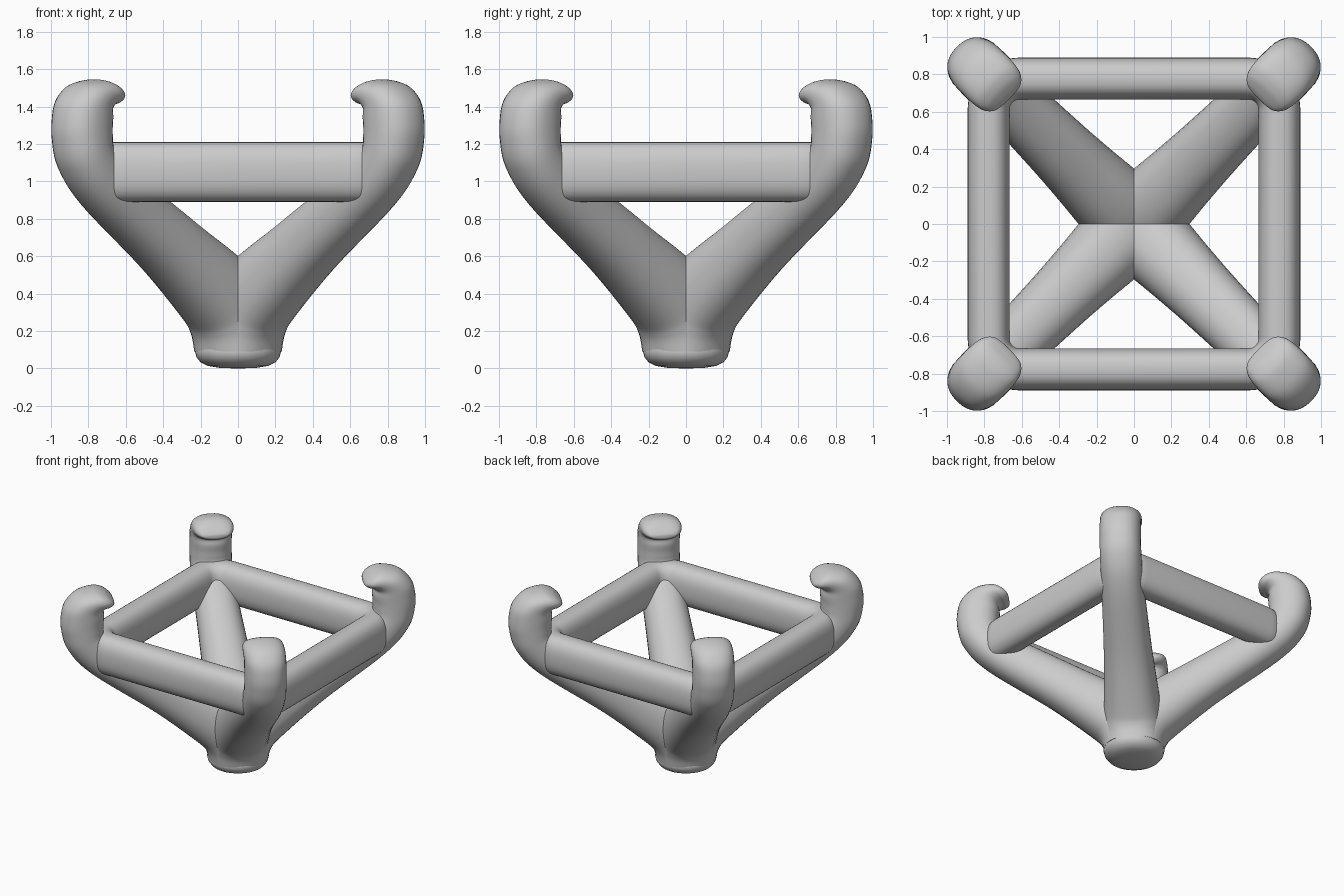
import bpy, math
from mathutils import Vector

if "Cube" in bpy.data.objects:
    bpy.data.objects.remove(bpy.data.objects["Cube"])


def skin(name, rings, loop=False):
    """Join rings of points into one smooth surface."""
    n = len(rings[0])
    verts = [p for ring in rings for p in ring]
    faces = []
    for i in range(len(rings) if loop else len(rings) - 1):
        a, b = i * n, (i + 1) % len(rings) * n
        faces += [(a + j, a + (j + 1) % n, b + (j + 1) % n, b + j) for j in range(n)]
    if not loop:
        faces += [tuple(range(n))[::-1], tuple(range(len(verts) - n, len(verts)))]
    me = bpy.data.meshes.new(name)
    me.from_pydata(verts, [], faces)
    ob = bpy.data.objects.new(name, me)
    bpy.context.collection.objects.link(ob)
    bpy.context.view_layer.objects.active = ob
    bpy.ops.object.select_all(action='DESELECT')
    ob.select_set(True)
    bpy.ops.object.mode_set(mode='EDIT')
    bpy.ops.mesh.select_all(action='SELECT')
    bpy.ops.mesh.normals_make_consistent(inside=False)
    bpy.ops.object.mode_set(mode='OBJECT')
    bpy.ops.object.shade_smooth_by_angle(angle=math.radians(50))
    return ob


def section(centre, u, v, power, n=32):
    """Rounded (superellipse) cross-section with half axes u and v."""
    pts = []
    for k in range(n):
        a = 2 * math.pi * k / n
        c, s = math.cos(a), math.sin(a)
        pts.append(centre + u * math.copysign(abs(c) ** (2 / power), c)
                   + v * math.copysign(abs(s) ** (2 / power), s))
    return pts


def catmull(rows, steps=6):
    out = []
    for i in range(len(rows) - 1):
        p = [rows[max(0, min(len(rows) - 1, i + k))] for k in (-1, 0, 1, 2)]
        for s in range(steps):
            t = s / steps
            out.append([0.5 * (2 * b + (c - a) * t + (2 * a - 5 * b + 4 * c - d) * t * t
                               + (3 * b - a - 3 * c + d) * t ** 3) for a, b, c, d in zip(*p)])
    return out + [list(rows[-1])]


# Prongs: outer (r, z), inner (r, z), half width, in the diagonal plane
rows = [(.225, .09, -.225, .09, .225),
        (.25, .17, -.17, .30, .222),
        (.325, .25, -.03, .535, .215),
        (.64, .515, .39, .79, .183),
        (1.11, .86, .88, 1.08, .160),
        (1.285, 1.06, 1.005, 1.18, .157),
        (1.335, 1.22, 1.02, 1.26, .156),
        (1.335, 1.34, 1.015, 1.34, .156),
        (1.305, 1.435, 1.02, 1.385, .156),
        (1.22, 1.515, 1.0, 1.405, .156),
        (1.10, 1.545, .975, 1.41, .15),
        (1.025, 1.53, .958, 1.42, .132),
        (.975, 1.495, .945, 1.435, .10),
        (.95, 1.468, .945, 1.455, .05)]
rows = catmull(rows)
for q in range(4):
    a = math.pi / 4 + q * math.pi / 2
    out = Vector((math.cos(a), math.sin(a), 0))
    side = Vector((-math.sin(a), math.cos(a), 0))
    up = Vector((0, 0, 1))
    rings = []
    for ro, zo, ri, zi, w in rows:
        o, i = out * ro + up * zo, out * ri + up * zi
        rings.append(section((o + i) / 2, (o - i) / 2, side * w, 2.25))
    skin(f"prong_{q + 1}", rings)

# Square rail with rounded corners
rings = []
R, C = 0.17, 0.6075
for q in range(4):
    base = q * math.pi / 2
    mid = base + math.pi / 4
    corner = Vector((math.cos(mid), math.sin(mid), 0)) * C * math.sqrt(2)
    for k in range(11):
        a = base + k / 10 * math.pi / 2
        d = Vector((math.cos(a), math.sin(a), 0))
        rings.append(section(corner + d * R + Vector((0, 0, 1.05)),
                             d * 0.1125, Vector((0, 0, 0.16)), 2.5))
skin("square_rail", rings, loop=True)

# Domed base cap
profile = [(.02, 0), (.10, .003), (.16, .013), (.20, .032), (.222, .06), (.23, .09), (.225, .11)]
skin("base_cap", [[Vector((r * math.cos(k * math.pi / 24), r * math.sin(k * math.pi / 24), z))
                   for k in range(48)] for r, z in profile])
